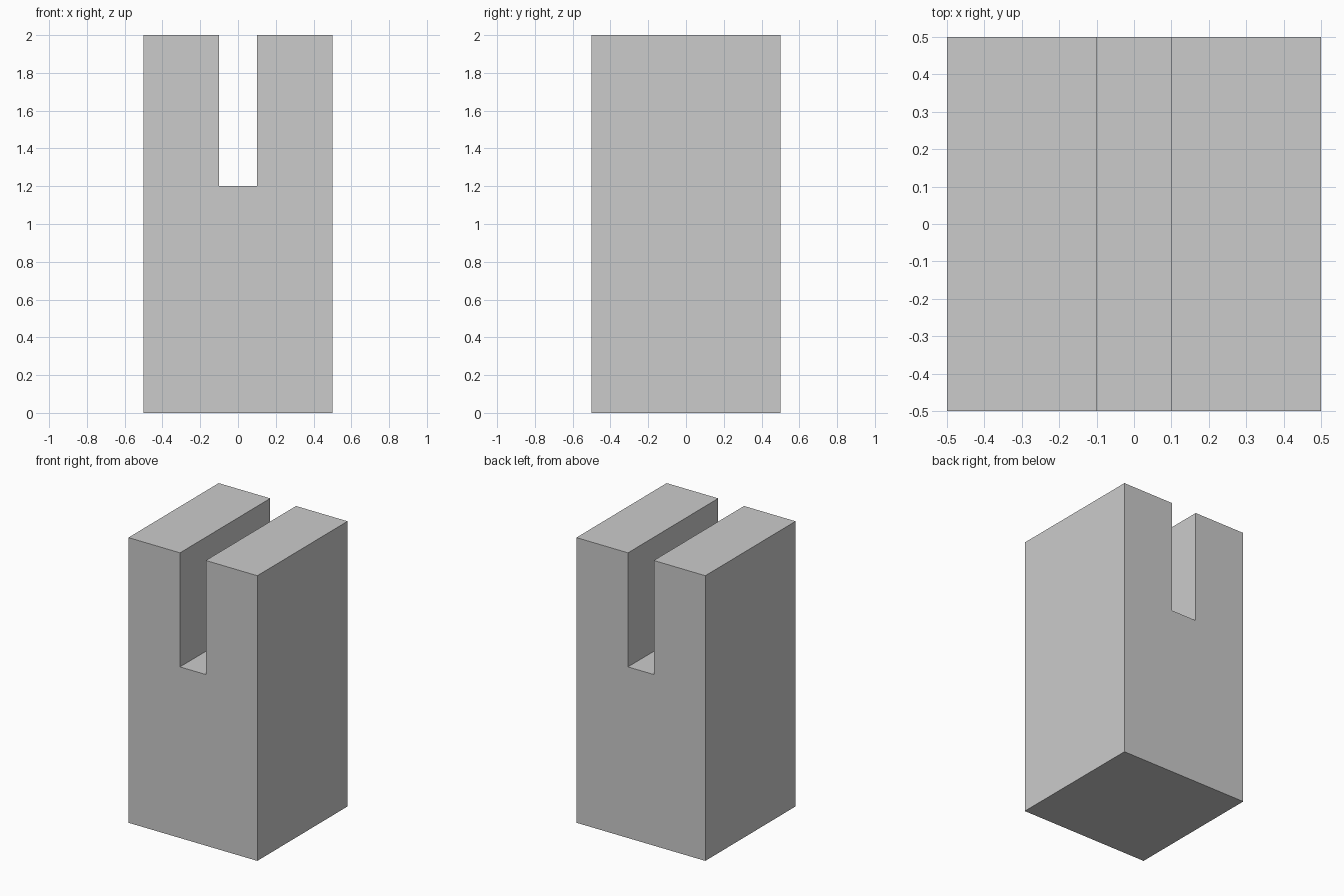
import bpy
import bmesh

if "Cube" in bpy.data.objects:
    bpy.data.objects.remove(bpy.data.objects["Cube"])

# U-shaped front profile (x, z): block with a slot open at the top
half = [(0.5, 0.0), (0.5, 2.0), (0.1, 2.0), (0.1, 1.2)]
profile = half + [(-x, z) for x, z in reversed(half)]

# Extrude the profile from front to back
bm = bmesh.new()
front = bm.faces.new([bm.verts.new((x, -0.5, z)) for x, z in profile])
result = bmesh.ops.extrude_face_region(bm, geom=[front], use_keep_orig=True)
back_verts = [g for g in result["geom"] if isinstance(g, bmesh.types.BMVert)]
bmesh.ops.translate(bm, verts=back_verts, vec=(0, 1, 0))
bmesh.ops.recalc_face_normals(bm, faces=bm.faces)

mesh = bpy.data.meshes.new("slotted_block")
bm.to_mesh(mesh)
bm.free()
block = bpy.data.objects.new("slotted_block", mesh)
bpy.context.collection.objects.link(block)
